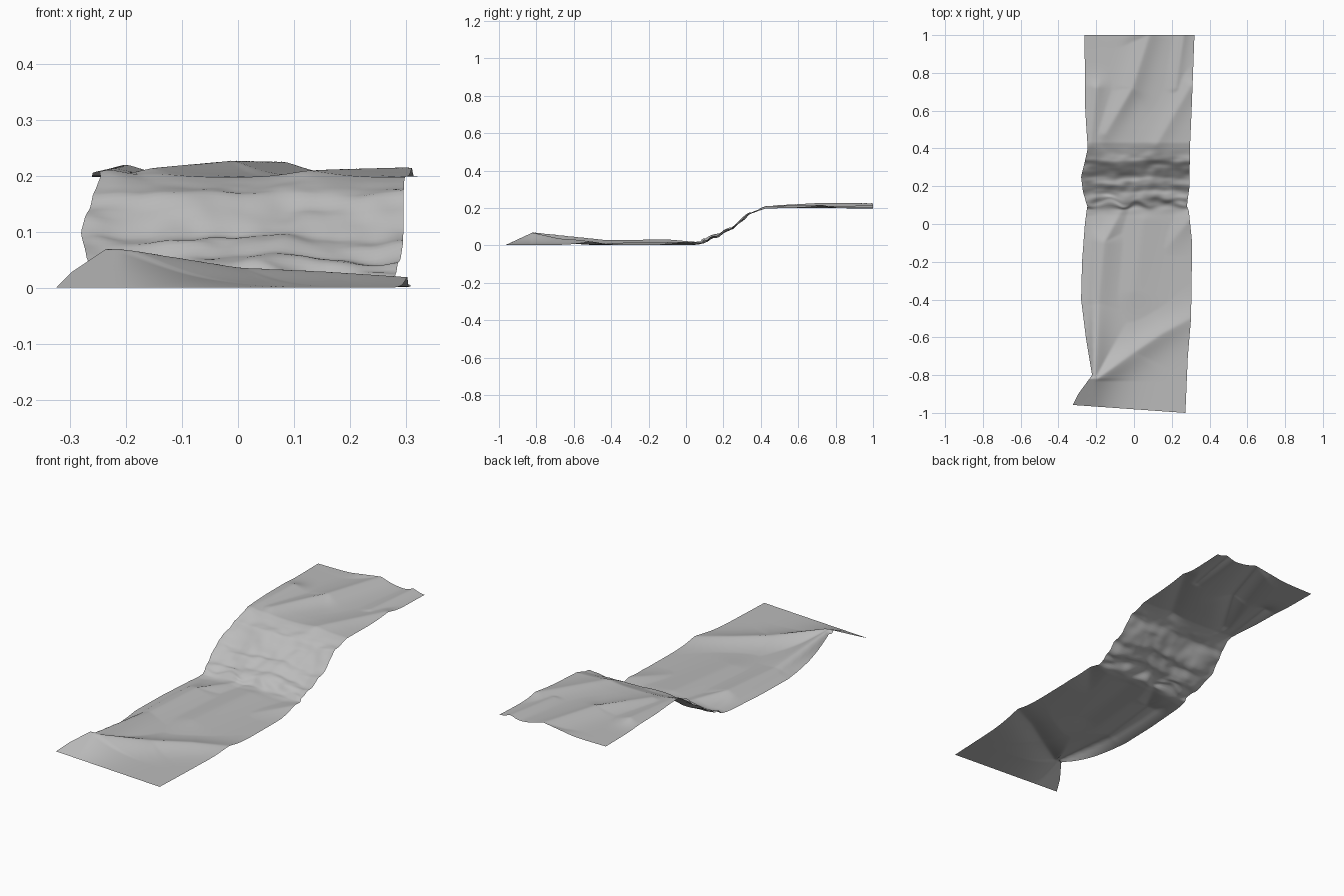
import bpy, bmesh, math
from mathutils import Vector, noise

if "Cube" in bpy.data.objects:
    bpy.data.objects.remove(bpy.data.objects["Cube"])


def lerp_table(t, table):
    """Linear interpolation through a short list of (t, value) pairs."""
    for (a, va), (b, vb) in zip(table, table[1:]):
        if t <= b:
            return va + (vb - va) * max(0, (t - a) / (b - a))
    return table[-1][1]


# left and right outline of the cloth: (y, x)
LEFT = [(-1, -.325), (-.96, -.325), (-.9, -.295), (-.8, -.222), (-.6, -.255),
        (-.4, -.28), (-.2, -.275), (0, -.26), (.1, -.247), (.17, -.27),
        (.25, -.28), (.31, -.265), (.4, -.245), (.6, -.258), (1, -.262)]
RIGHT = [(-1, .272), (-.7, .285), (-.5, .302), (-.1, .308), (.07, .29),
         (.1, .28), (.2, .294), (.4, .296), (.6, .305), (1, .32)]
# side profile over the step: (y, z)
PROFILE = [(-1, .001), (.05, .002), (.085, .006), (.105, .024), (.13, .042),
           (.17, .052), (.20, .074), (.24, .090), (.27, .116), (.31, .143),
           (.335, .166), (.38, .183), (.43, .197), (.5, .198), (1, .198)]
# folds: start xy, end xy, start height, end height, half width
FOLDS = [((-.21, -.83), (-.19, -.42), .069, .026, .075),
         ((-.19, -.42), (-.16, -.1), .026, .030, .08),
         ((-.16, -.1), (-.06, .08), .030, .014, .05),
         ((-.21, -.83), (0, -.68), .069, .035, .08),
         ((0, -.68), (.15, -.58), .035, .028, .07),
         ((.15, -.58), (.30, -.50), .028, .018, .07),
         ((.0, -.35), (.05, .02), .012, .016, .12),
         ((.18, -.12), (.30, .03), .006, .018, .06),
         ((-.02, 1), (.08, 1), .012, .027, .05),
         ((.08, 1), (-.01, .72), .027, .029, .06),
         ((-.01, .72), (-.15, .48), .029, .016, .05),
         ((-.20, .72), (-.23, .42), .022, .013, .05),
         ((.26, 1), (.22, .72), .016, .01, .03),
         ((.30, .73), (.12, .42), .017, .012, .05)]


def fold_height(x, y):
    p, best = Vector((x, y)), 0
    for a, b, ha, hb, w in FOLDS:
        a, b = Vector(a), Vector(b)
        d = b - a
        t = min(1, max(0, (p - a).dot(d) / d.length_squared))
        r = (p - a - d * t).length / w
        best = max(best, (ha + (hb - ha) * t) * math.exp(-1.0 * r ** 1.4))
    return best


# draped cloth strip climbing a step
NX, NY = 60, 260
bm = bmesh.new()
rows = []
for j in range(NY + 1):
    v = -1 + 2 * j / NY
    row = []
    for i in range(NX + 1):
        u = i / NX
        # the front edge runs slightly askew
        y = v + .042 * (1 - u) * max(0, (-v - .75) / .25)
        xl, xr = lerp_table(y, LEFT), lerp_table(y, RIGHT)
        x = xl + (xr - xl) * u
        step = math.exp(-((y - .24) / .14) ** 4)
        crease = math.exp(-((y - .11) / .035) ** 2)
        # crumples shift the profile along y, so the step breaks into lumps
        shift = .03 * step * noise.noise((x * 6, y * 3, 1))
        z = lerp_table(y + shift, PROFILE)
        h = fold_height(x, y)
        # left hem of the lower part falls back to the floor
        if -.83 < y < .05:
            hem = .06 * min(1, max(.001, (y + .83) / .4))
            drop = min(1, max(0, (y + .83) / .35))
            h *= 1 - drop * max(0, 1 - (x - xl) / hem)
        # front edge slopes evenly down to the floor
        if v < -.83:
            ramp = (v + 1) / .17
            h = max(h * min(1, ramp), fold_height(max(x, -.21), -.83) * ramp)
        z += h
        # crumpling on the step and in the crease
        z += step * .013 * noise.noise((x * 7, y * 17, 5))
        z += step * .006 * noise.noise((x * 18, y * 30, 7))
        z += crease * .014 * noise.noise((x * 12, y * 26, 9))
        y += crease * .03 * noise.noise((x * 11, y * 8, 3))
        row.append(bm.verts.new((x, y, max(z, 0))))
    rows.append(row)
for r0, r1 in zip(rows, rows[1:]):
    for i in range(NX):
        bm.faces.new((r0[i], r0[i + 1], r1[i + 1], r1[i]))

mesh = bpy.data.meshes.new("draped_cloth")
bm.to_mesh(mesh)
bm.free()
cloth = bpy.data.objects.new("draped_cloth", mesh)
bpy.context.collection.objects.link(cloth)
for poly in mesh.polygons:
    poly.use_smooth = True

# mid-grey fabric
fabric = bpy.data.materials.new("fabric")
fabric.diffuse_color = (.5, .5, .5, 1)
fabric.use_nodes = True
fabric.node_tree.nodes["Principled BSDF"].inputs["Base Color"].default_value = fabric.diffuse_color
mesh.materials.append(fabric)
